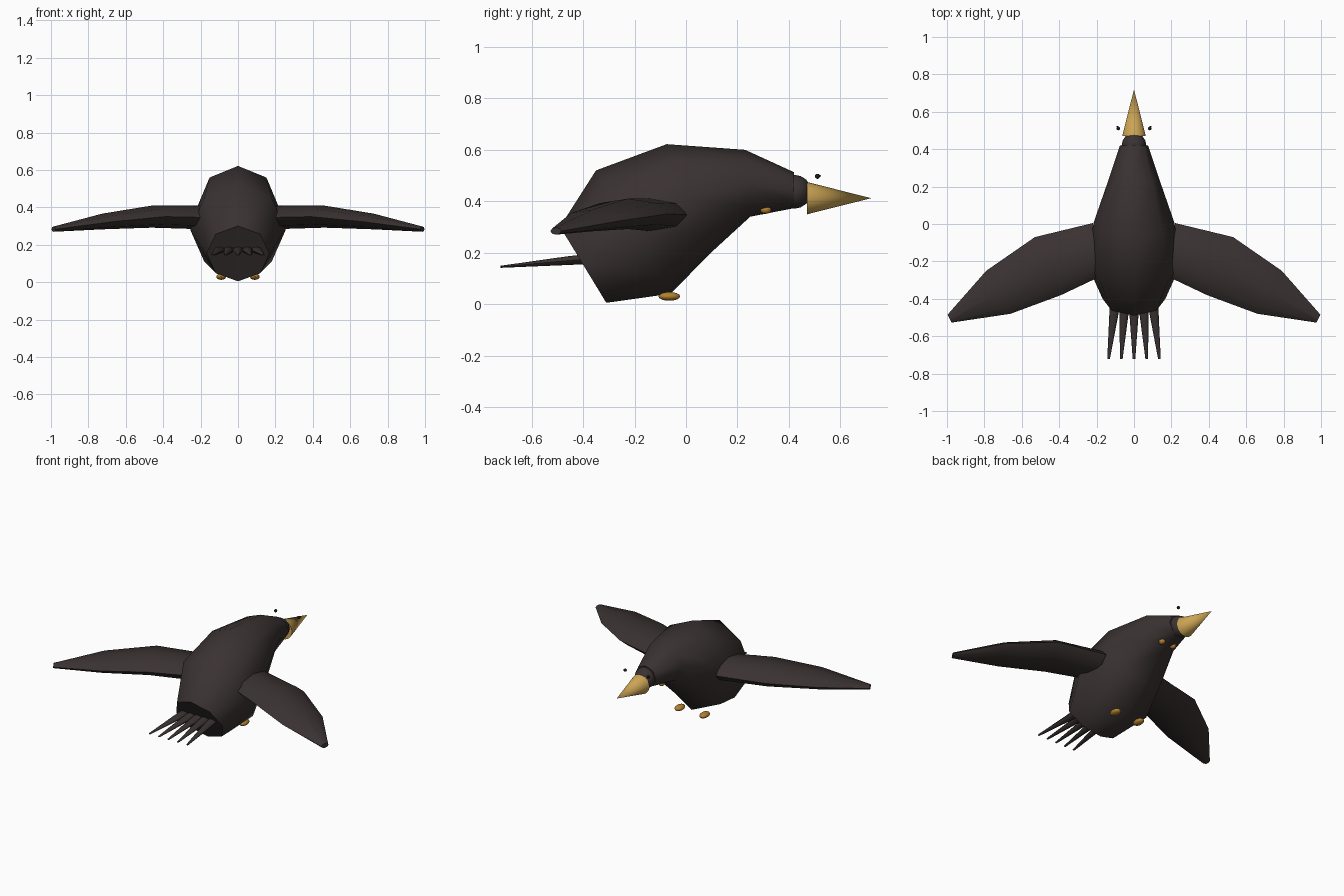
import bpy, bmesh, math
from mathutils import Vector

cube = bpy.data.objects.get("Cube")
if cube:
    bpy.data.objects.remove(cube, do_unlink=True)


def material(name, rgb):
    m = bpy.data.materials.new(name)
    m.use_nodes = True
    m.diffuse_color = (*rgb, 1)
    bsdf = m.node_tree.nodes["Principled BSDF"]
    bsdf.inputs["Base Color"].default_value = (*rgb, 1)
    bsdf.inputs["Roughness"].default_value = 0.8
    return m


plumage = material("dark plumage", (0.043, 0.032, 0.032))
beak_gold = material("beak gold", (0.60, 0.37, 0.09))
foot_orange = material("foot orange", (0.45, 0.22, 0.03))
eye_black = material("eye black", (0.012, 0.012, 0.012))


def finish(obj, mat, angle=50):
    obj.data.materials.append(mat)
    bpy.ops.object.select_all(action="DESELECT")
    obj.select_set(True)
    bpy.context.view_layer.objects.active = obj
    bpy.ops.object.shade_smooth_by_angle(angle=math.radians(angle))
    return obj


def loft(name, rings, mat, sides=8, angle=50):
    """Skin a tube over rings given as (centre, half axis, half axis)."""
    bm = bmesh.new()
    loops = []
    for c, u, v in rings:
        c, u, v = Vector(c), Vector(u), Vector(v)
        turns = [2 * math.pi * i / sides for i in range(sides)]
        loops.append([bm.verts.new(c + u * math.cos(t) + v * math.sin(t)) for t in turns])
    for a, b in zip(loops, loops[1:]):
        for i in range(sides):
            j = (i + 1) % sides
            bm.faces.new((a[i], a[j], b[j], b[i]))
    bm.faces.new(loops[0])
    bm.faces.new(loops[-1])
    bmesh.ops.recalc_face_normals(bm, faces=bm.faces)
    mesh = bpy.data.meshes.new(name)
    bm.to_mesh(mesh)
    bm.free()
    obj = bpy.data.objects.new(name, mesh)
    bpy.context.collection.objects.link(obj)
    return finish(obj, mat, angle)


def ellipsoid(name, centre, radii, mat, segments=16):
    bpy.ops.mesh.primitive_uv_sphere_add(segments=segments, ring_count=segments // 2,
                                         radius=1, location=centre)
    obj = bpy.context.object
    obj.name = name
    obj.scale = radii
    bpy.ops.object.transform_apply(location=False, rotation=False, scale=True)
    return finish(obj, mat)


# Body: tilted octagons from the tail cap to the neck (y, z, up-axis y, up-axis z, half width)
body_rings = [
    (-0.40, 0.153, -0.09, 0.148, 0.168),
    (-0.205, 0.28, -0.145, 0.24, 0.255),
    (0.01, 0.41, -0.085, 0.212, 0.215),
    (0.24, 0.47, -0.01, 0.13, 0.135),
    (0.42, 0.443, 0, 0.07, 0.075),
]
loft("body", [((0, y, z), (0, uy, uz), (w, 0, 0)) for y, z, uy, uz, w in body_rings], plumage)

# Head and beak
ellipsoid("head", (0, 0.42, 0.437), (0.066, 0.068, 0.066), plumage)
bpy.ops.mesh.primitive_cone_add(vertices=32, radius1=0.063, radius2=0, depth=0.25,
                                location=(0, 0.595, 0.412), rotation=(-math.pi / 2, 0, 0))
beak = bpy.context.object
beak.name = "beak"
finish(beak, beak_gold)

# Wings: leading edge (x, y), trailing edge (x, y), centre height, half thickness
wing_stations = [
    (0.22, 0.005, 0.20, -0.29, 0.347, 0.063),
    (0.53, -0.07, 0.39, -0.38, 0.351, 0.059),
    (0.79, -0.25, 0.66, -0.48, 0.325, 0.042),
    (0.997, -0.485, 0.975, -0.527, 0.284, 0.014),
]
# Tail feathers fan out from the rear cap
for i in range(-2, 3):
    loft("tail_feather", [
        ((i * 0.048, -0.37, 0.176), (0.03, 0, 0), (0, 0, 0.02)),
        ((i * 0.0525, -0.46, 0.169), (0.026, 0, 0), (0, 0, 0.017)),
        ((i * 0.068, -0.722, 0.145), (0.007, 0, 0), (0, 0, 0.004)),
    ], plumage)

for side, s in (("left", 1), ("right", -1)):
    rings = []
    for lx, ly, tx, ty, z, h in wing_stations:
        lead, trail = Vector((s * lx, ly, z)), Vector((s * tx, ty, z))
        rings.append(((lead + trail) / 2, (lead - trail) / 2, (0, 0, h)))
    loft(side + "_wing", rings, plumage, angle=65)

    # Feet, throat spots and eyes
    ellipsoid(side + "_foot", (s * 0.09, -0.065, 0.03), (0.026, 0.042, 0.017), foot_orange)
    ellipsoid(side + "_throat_spot", (s * 0.042, 0.31, 0.367), (0.018, 0.022, 0.016), foot_orange)
    ellipsoid(side + "_eye", (s * 0.084, 0.511, 0.497), (0.01, 0.01, 0.01), eye_black, 12)
    ellipsoid(side + "_eye_glint", (s * 0.09, 0.521, 0.499), (0.004, 0.004, 0.004), eye_black, 8)
